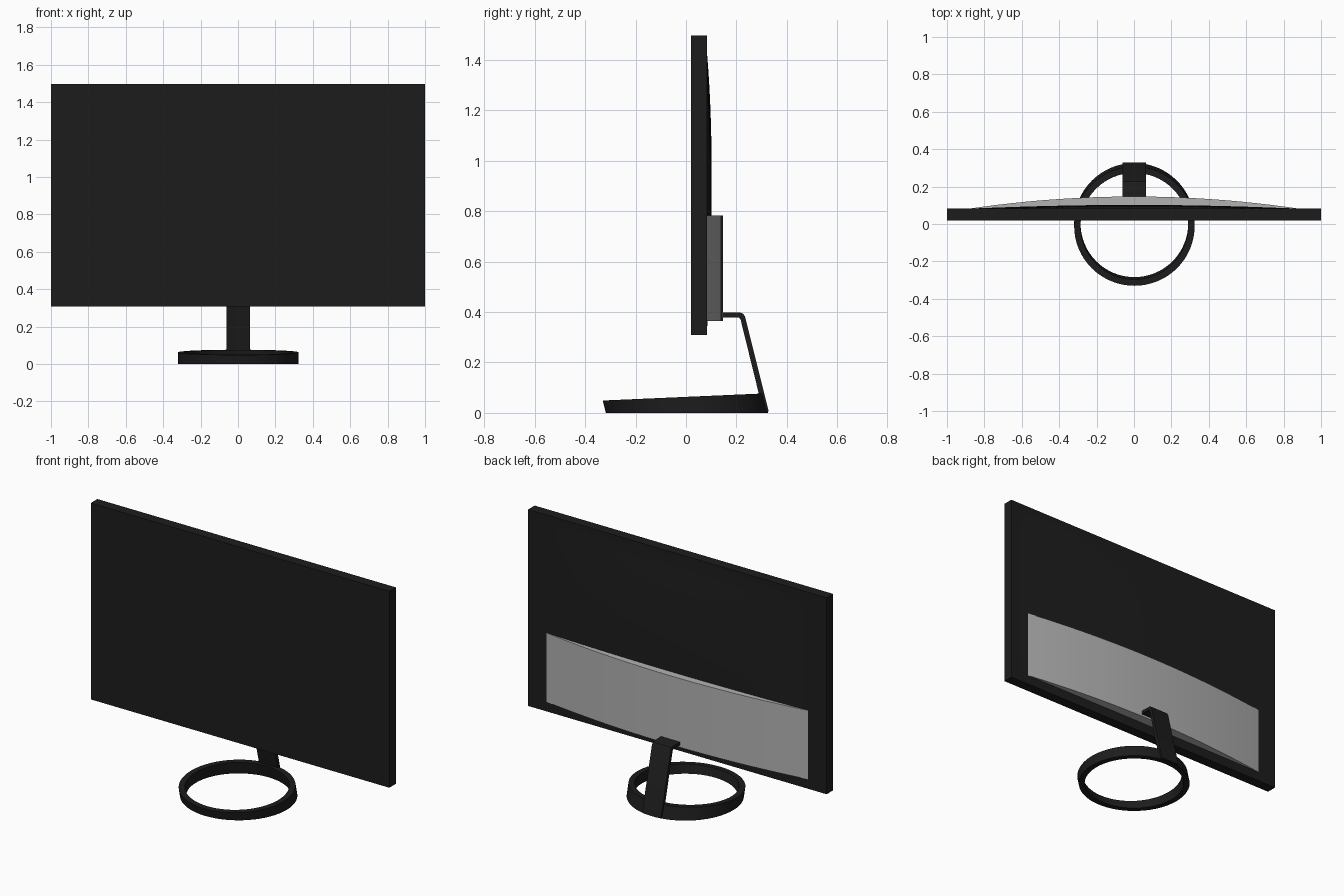
import bpy, bmesh, math

if "Cube" in bpy.data.objects:
    bpy.data.objects.remove(bpy.data.objects["Cube"])

def material(name, v):
    m = bpy.data.materials.new(name)
    m.diffuse_color = (v, v, v, 1)
    m.use_nodes = True
    m.node_tree.nodes["Principled BSDF"].inputs["Base Color"].default_value = m.diffuse_color
    return m

BLACK = material("black_plastic", 0.012)
SILVER = material("grey_plastic", 0.45)

def finish(bm, name, mat):
    bmesh.ops.recalc_face_normals(bm, faces=bm.faces)
    me = bpy.data.meshes.new(name)
    bm.to_mesh(me)
    bm.free()
    ob = bpy.data.objects.new(name, me)
    bpy.context.collection.objects.link(ob)
    me.materials.append(mat)
    bpy.ops.object.select_all(action='DESELECT')
    ob.select_set(True)
    bpy.context.view_layer.objects.active = ob
    bpy.ops.object.shade_smooth_by_angle(angle=math.radians(30))
    return ob

def prism(name, points, direction, mat):
    """Extrude a closed planar outline along a direction."""
    bm = bmesh.new()
    face = bm.faces.new([bm.verts.new(p) for p in points])
    out = bmesh.ops.extrude_face_region(bm, geom=[face], use_keep_orig=True)
    moved = [v for v in out['geom'] if isinstance(v, bmesh.types.BMVert)]
    bmesh.ops.translate(bm, verts=moved, vec=direction)
    return finish(bm, name, mat)

# Screen body: slab whose back swells gently in the middle
Y0, Y1, Z0, Z1 = 0.02, 0.083, 0.308, 1.497
bm = bmesh.new()
bmesh.ops.create_cube(bm, size=1)
for v in bm.verts:
    v.co = (v.co.x * 2, Y1 if v.co.y > 0 else Y0, Z1 if v.co.z > 0 else Z0)
back = [e for e in bm.edges if all(v.co.y > Y1 - 0.001 for v in e.verts)]
bmesh.ops.subdivide_edges(bm, edges=back, cuts=31, use_grid_fill=True)
for v in bm.verts:
    if v.co.y > Y1 - 0.001:
        fx = max(0, 1 - abs(v.co.x / 0.85) ** 2)
        fz = max(0, 1 - abs((v.co.z - 0.88) / 0.55) ** 2.5)
        v.co.y += 0.019 * fx * fz
finish(bm, "screen_body", BLACK)

# Bowed grey cover across the lower back
W, SAG, N = 0.875, 0.064, 24
arc = [(W * (2 * i / N - 1), Y1 + SAG * (1 - (2 * i / N - 1) ** 2), 0.365)
       for i in range(N + 1)]
arc = [(-W, Y1 - 0.01, 0.365)] + arc + [(W, Y1 - 0.01, 0.365)]
prism("rear_cover", arc, (0, 0, 0.417), SILVER)

# Bent stand arm: short horizontal tongue, then a leaning flat bar
side = [(0.12, 0.398), (0.212, 0.398), (0.226, 0.394), (0.234, 0.382),
        (0.328, 0.006), (0.306, 0.006), (0.216, 0.372), (0.21, 0.378), (0.12, 0.378)]
prism("stand_arm", [(-0.062, y, z) for y, z in side], (0.126, 0, 0), BLACK)

# Ring base: leaning wall, taller at the back
bm = bmesh.new()
N, R, T = 64, 0.322, 0.034
rings = []
for i in range(N):
    a = 2 * math.pi * i / N
    sec = []
    for r, top in ((R, 0), (R, 1), (R - T, 1), (R - T, 0)):
        y = r * math.sin(a)
        z = top * (0.063 + 0.014 * y / R)
        sec.append(bm.verts.new((0.002 + r * math.cos(a), 0.004 + y - 0.25 * z, z)))
    rings.append(sec)
for i in range(N):
    p, q = rings[i], rings[(i + 1) % N]
    for k in range(4):
        j = (k + 1) % 4
        bm.faces.new((p[k], q[k], q[j], p[j]))
finish(bm, "ring_base", BLACK)
